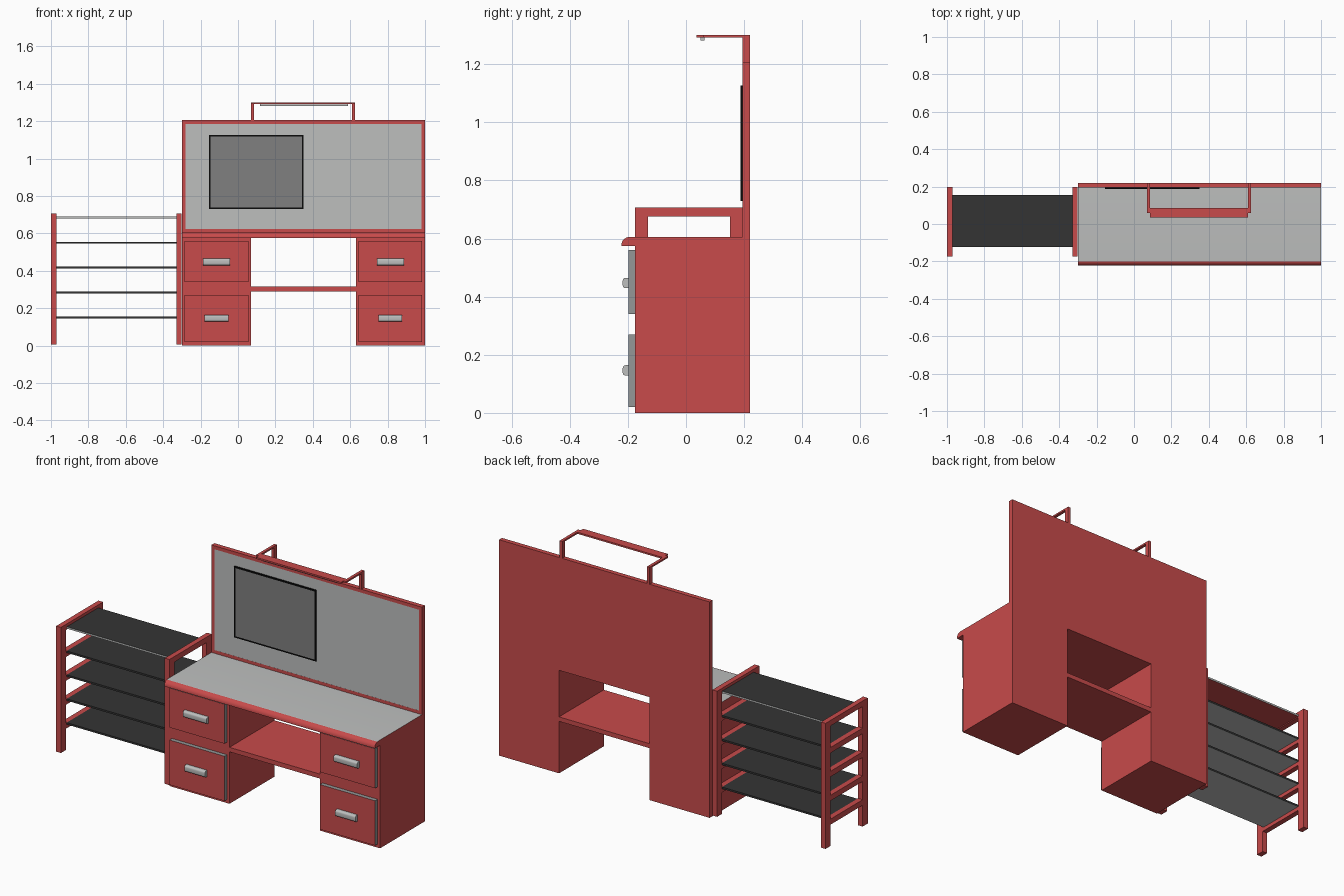
import bpy, bmesh, math

old = bpy.data.objects.get("Cube")
if old:
    bpy.data.objects.remove(old)


def material(name, r, g, b):
    m = bpy.data.materials.new(name)
    m.use_nodes = True
    m.diffuse_color = (r, g, b, 1)
    m.node_tree.nodes["Principled BSDF"].inputs["Base Color"].default_value = (r, g, b, 1)
    return m


RED = material("red paint", 0.58, 0.07, 0.07)
GREY = material("light grey metal", 0.51, 0.52, 0.515)
EDGE = material("drawer edge grey", 0.3, 0.31, 0.31)
GLASS = material("screen grey", 0.215, 0.215, 0.215)
DARK = material("dark shelf mat", 0.034, 0.034, 0.034)
BLACK = material("black bezel", 0.003, 0.003, 0.003)


def prism(name, profile, x0, x1, mats, rule=None, smooth=False, inset=None):
    """Extrude a y-z profile along x; rule picks a material from each face normal.
    inset = (width, depth, material slot) insets the front face."""
    bm = bmesh.new()
    face = bm.faces.new([bm.verts.new((x0, y, z)) for y, z in profile])
    ext = bmesh.ops.extrude_face_region(bm, geom=[face])
    moved = [v for v in ext["geom"] if isinstance(v, bmesh.types.BMVert)]
    bmesh.ops.translate(bm, verts=moved, vec=(x1 - x0, 0, 0))
    bmesh.ops.recalc_face_normals(bm, faces=bm.faces)
    bm.normal_update()
    if rule:
        for f in bm.faces:
            f.material_index = rule(f.normal)
    if inset:
        width, depth, slot = inset
        front = min(bm.faces, key=lambda f: f.normal.y)
        bmesh.ops.inset_region(bm, faces=[front], thickness=width)
        front.material_index = slot
        if depth:
            bmesh.ops.inset_region(bm, faces=[front], thickness=0, depth=-depth)
    mesh = bpy.data.meshes.new(name)
    bm.to_mesh(mesh)
    bm.free()
    for m in mats:
        mesh.materials.append(m)
    obj = bpy.data.objects.new(name, mesh)
    bpy.context.collection.objects.link(obj)
    if smooth:
        bpy.ops.object.select_all(action="DESELECT")
        obj.select_set(True)
        bpy.context.view_layer.objects.active = obj
        bpy.ops.object.shade_smooth_by_angle(angle=math.radians(40))
    return obj


def box(name, x, y, z, mats=(RED,), **kw):
    return prism(name, [(y[0], z[0]), (y[1], z[0]), (y[1], z[1]), (y[0], z[1])],
                 x[0], x[1], mats, **kw)


def arc(cy, cz, r, a0, a1, n):
    steps = [math.radians(a0 + (a1 - a0) * i / n) for i in range(n + 1)]
    return [(cy + r * math.cos(a), cz + r * math.sin(a)) for a in steps]


FRONT, BACK = -0.175, 0.22
PANEL = 0.195
DESK = (-0.30, 1.0)

# Drawer cabinets with two drawers each
for side, x0, x1 in (("right", -0.30, 0.07), ("left", 0.63, 1.0)):
    box(f"{side}_cabinet", (x0, x1), (FRONT, BACK), (0, 0.577))
    mid = (x0 + x1) / 2
    for level, z0, z1, hz, half in (("upper", 0.34, 0.56, 0.447, 0.073),
                                    ("lower", 0.02, 0.27, 0.146, 0.063)):
        box(f"{side}_{level}_drawer", (x0 + 0.015, x1 - 0.015), (-0.198, FRONT), (z0, z1),
            (RED, EDGE), rule=lambda n: 0 if n.y < -0.5 else 1)
        # Rounded pull
        h = 0.018
        pull = [(-0.197, hz - h), (-0.197, hz + h)]
        pull += arc(-0.207, hz + h - 0.011, 0.011, 90, 180, 5)
        pull += arc(-0.207, hz - h + 0.011, 0.011, 180, 270, 5)
        prism(f"{side}_{level}_handle", pull, mid - half, mid + half, (GREY,), smooth=True)

# Worktop with a rounded front lip
lip = arc(-0.195, 0.578, 0.027, 90, 180, 8)
prism("worktop", [(PANEL, 0.575), (PANEL, 0.605)] + lip + [(-0.222, 0.575)],
      *DESK, (RED, GREY), rule=lambda n: 1 if n.z > 0.995 else 0, smooth=True)

# Shelf across the knee space
box("knee_shelf", (0.07, 0.63), (FRONT, BACK), (0.29, 0.315))

# Framed back board and screen
box("back_board", DESK, (PANEL, BACK), (0.575, 1.205), (RED,))
box("board_frame", DESK, (PANEL - 0.001, PANEL + 0.01), (0.604, 1.205), (RED, GREY),
    inset=(0.027, 0.0005, 1))
box("screen", (-0.155, 0.35), (0.188, PANEL), (0.73, 1.127), (BLACK, GLASS),
    inset=(0.012, 0, 1))

# Overhead lamp bracket
for side, x0 in (("right", 0.07), ("left", 0.61)):
    x = (x0, x0 + 0.016)
    box(f"{side}_lamp_post", x, (PANEL, BACK), (1.2, 1.3))
    box(f"{side}_lamp_arm", x, (0.058, PANEL), (1.291, 1.3))
box("lamp_bar", (0.086, 0.61), (0.036, 0.086), (1.291, 1.3))
box("lamp_tube", (0.118, 0.587), (0.05, 0.064), (1.281, 1.291), (GREY,))

# Side rack: two end frames of posts and rails
SHELVES = (0.15, 0.283, 0.417, 0.55, 0.685)
for side, x0 in (("outer", -1.0), ("inner", -0.33)):
    x = (x0, x0 + 0.029)
    box(f"{side}_rack_front_post", x, (FRONT, -0.13), (0.005, 0.706))
    box(f"{side}_rack_back_post", x, (0.152, 0.197), (0.005, 0.706))
    for i, z in enumerate(SHELVES):
        top = 0.706 if i == 4 else z + 0.005
        box(f"{side}_rack_rail_{i + 1}", x, (-0.13, 0.152), (top - 0.031, top))

# Rack shelves: dark on top, pale underneath; the top one has pale edges
for i, z in enumerate(SHELVES):
    if i == 4:
        mats, rule = (DARK, RED, GREY), lambda n: 0 if n.z > 0.5 else 1 if n.z < -0.5 else 2
    else:
        mats, rule = (DARK, GREY), lambda n: 1 if n.z < -0.5 else 0
    box(f"rack_shelf_{i + 1}", (-0.971, -0.33), (-0.124, 0.154), (z - 0.005, z + 0.005),
        mats, rule=rule)
